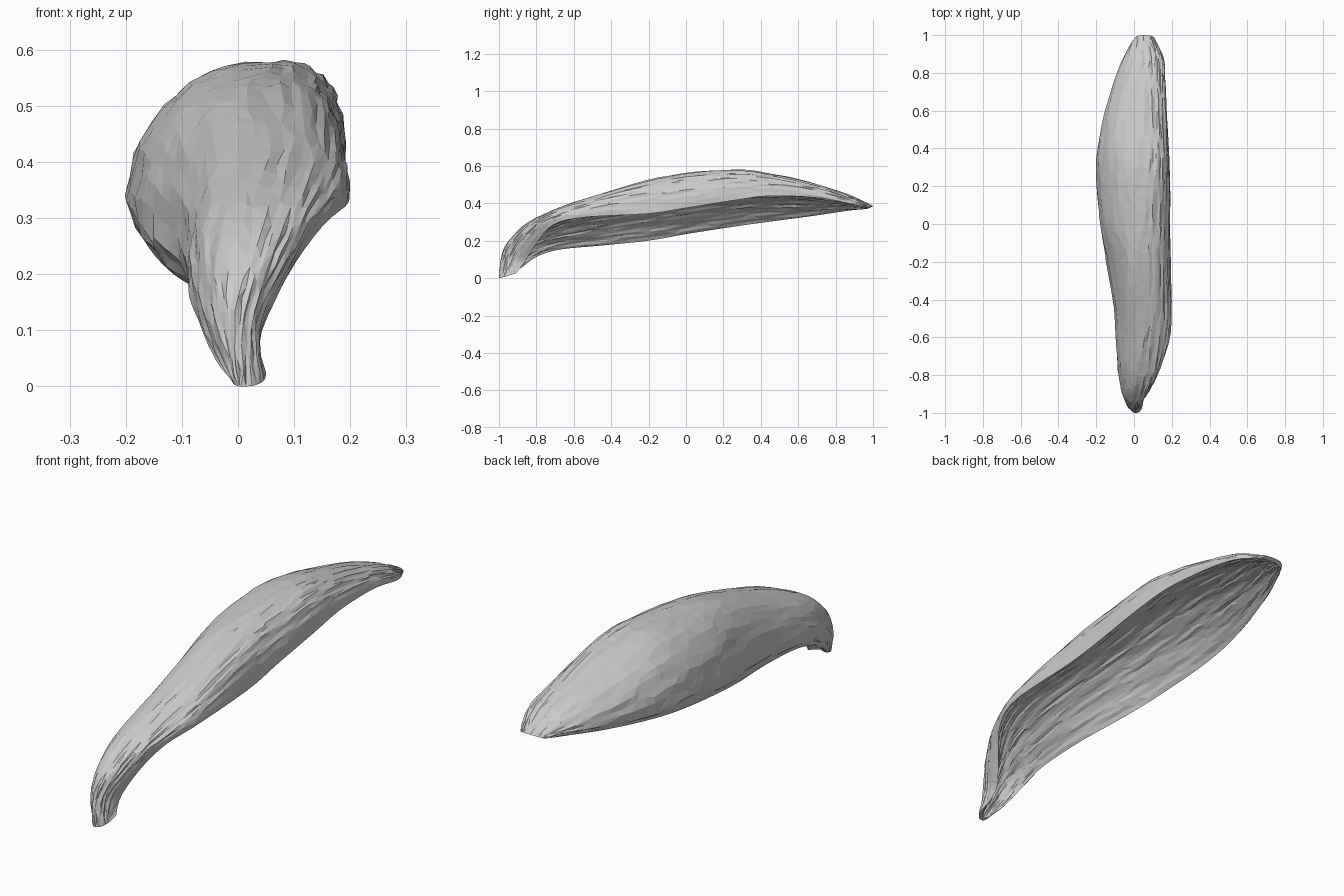
import bpy, bmesh, math, random
from mathutils import Vector

if "Cube" in bpy.data.objects:
    bpy.data.objects.remove(bpy.data.objects["Cube"])

random.seed(4)

# Stations from stem to tip: left side, crest, right edge
STATIONS = [
    ((-.01, -.96, .01), (.005, -1.0, 0.0), (.05, -.91, .025)),
    ((-.05, -.88, .07), (-.005, -.985, .12), (.04, -.86, .09)),
    ((-.08, -.80, .14), (.01, -.93, .22), (.09, -.79, .20)),
    ((-.09, -.68, .19), (.03, -.80, .325), (.15, -.71, .285)),
    ((-.105, -.45, .22), (.05, -.55, .42), (.195, -.55, .325)),
    ((-.145, -.20, .25), (.05, -.20, .525), (.195, -.20, .345)),
    ((-.18, .00, .285), (.05, .00, .56), (.19, .00, .375)),
    ((-.20, .25, .32), (.06, .25, .58), (.19, .25, .415)),
    ((-.185, .45, .34), (.06, .45, .56), (.182, .45, .44)),
    ((-.13, .68, .36), (.06, .70, .50), (.166, .70, .43)),
    ((-.06, .87, .375), (.06, .87, .445), (.16, .87, .40)),
    ((.0, .975, .372), (.05, 1.0, .385), (.11, .975, .375)),
]
ROWS, COLS = 40, 28
BEND = 0.8          # share of the left half before it tucks under


def spline(points, t):
    """Catmull-Rom point at t in 0..1."""
    n = len(points) - 1
    i = min(int(t * n), n - 1)
    f = t * n - i
    a, b, c, d = (Vector(points[min(max(k, 0), n)]) for k in range(i - 1, i + 3))
    return b + 0.5 * f * (c - a + f * (2*a - 5*b + 4*c - d + f * (3*(b - c) + d - a)))


def upper(t, s):
    """Arched top: t along the length, s from -1 (left rim) to 1 (right rim)."""
    crest = spline(crests, t)
    if s < 0:
        side, power, bend = spline(lefts, t), 0.95, BEND
    else:
        side, power, bend = spline(rights, t), 0.75, 1
    a = min(abs(s) / bend, 1) * math.pi / 2
    p = crest.lerp(side, 1 - max(math.cos(a), 0) ** power)
    p.x = crest.x + (side.x - crest.x) * math.sin(a) ** power
    under = max(0, (-s - BEND) / (1 - BEND)) * math.sin(math.pi * t)
    return p + Vector((.03 * under, 0, -.05 * under))


def lower(t, s):
    """Shallow hollow underside between the two rims."""
    a, b = upper(t, -1), upper(t, 1)
    chord = a.lerp(b, (s + 1) / 2)
    rise = spline(crests, t) - (a + b) / 2
    hollow = 0.3 + 0.4 * max(0, 1 - t * 4)
    rise.x = 0
    return chord + rise * hollow * (1 - s * s)


def sheet(bm, point):
    """Irregular faceted grid over a surface with lengthwise creases."""
    grid = []
    for r in range(ROWS + 1):
        row = []
        for c in range(COLS + 1):
            inner = 0 < r < ROWS and 0 < c < COLS
            t = (r + (random.uniform(-.4, .4) if inner else 0)) / ROWS
            s = 2 * (c + (random.uniform(-.25, .25) if inner else 0)) / COLS - 1
            row.append(bm.verts.new(point(t, s)))
        grid.append(row)
    for r in range(ROWS):
        for c in range(COLS):
            bm.faces.new((grid[r][c], grid[r][c + 1], grid[r + 1][c + 1], grid[r + 1][c]))
    bm.normal_update()
    for c in range(1, COLS):
        phase = random.uniform(0, 6.28)
        for r in range(1, ROWS):
            v = grid[r][c]
            v.co += v.normal * (0.003 * math.sin(r * 0.7 + phase) + random.uniform(-.001, .001))


# Closed leaf-like shell: arched top and hollow underside
lefts, crests, rights = zip(*STATIONS)
bm = bmesh.new()
sheet(bm, upper)
sheet(bm, lower)
bmesh.ops.remove_doubles(bm, verts=bm.verts[:], dist=0.0005)
bmesh.ops.holes_fill(bm, edges=bm.edges[:], sides=0)
bmesh.ops.triangulate(bm, faces=bm.faces[:])
bmesh.ops.recalc_face_normals(bm, faces=bm.faces[:])
low = min(v.co.z for v in bm.verts)
for v in bm.verts:
    v.co.z -= low

mesh = bpy.data.meshes.new("leaf_shell")
bm.to_mesh(mesh)
bm.free()
bpy.context.collection.objects.link(bpy.data.objects.new("leaf_shell", mesh))
